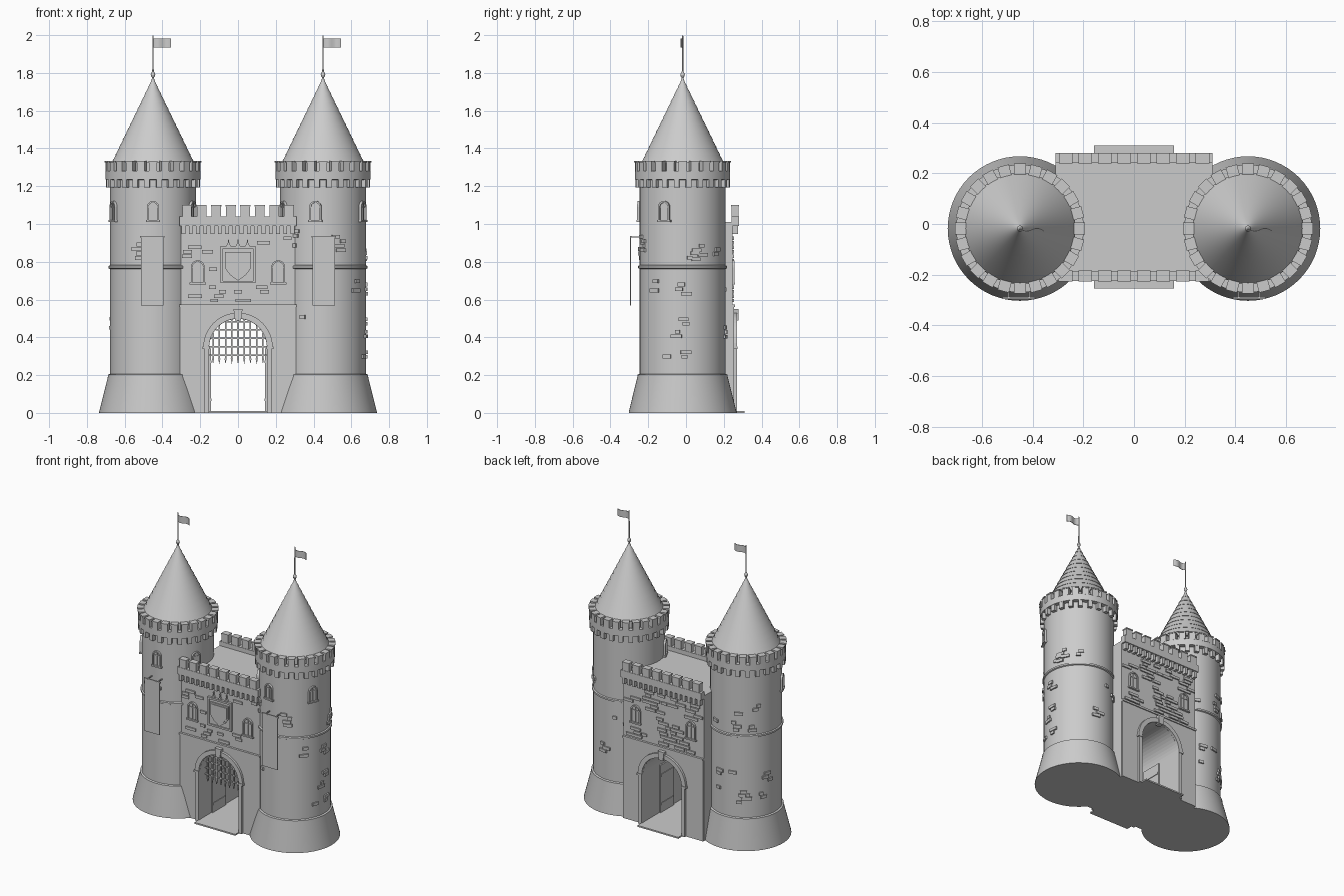
import bpy, bmesh, math, random
from math import sin, cos, pi, radians
from mathutils import Matrix

if "Cube" in bpy.data.objects:
    bpy.data.objects.remove(bpy.data.objects["Cube"])

random.seed(7)
STONE = bpy.data.materials.new("grey stone")
STONE.diffuse_color = (0.6, 0.6, 0.6, 1)
STONE.use_nodes = True
STONE.node_tree.nodes["Principled BSDF"].inputs["Base Color"].default_value = STONE.diffuse_color
T, Rz = Matrix.Translation, lambda a: Matrix.Rotation(a, 4, 'Z')
TX, TY, TR = 0.45, -0.018, 0.227        # tower position and radius
GY = 0.0275                             # gatehouse centre in y


def finish(name, bm, smooth=False):
    bmesh.ops.recalc_face_normals(bm, faces=bm.faces)
    me = bpy.data.meshes.new(name)
    bm.to_mesh(me)
    bm.free()
    me.materials.append(STONE)
    if smooth:
        for p in me.polygons:
            p.use_smooth = True
        me.set_sharp_from_angle(angle=radians(30))
    ob = bpy.data.objects.new(name, me)
    bpy.context.collection.objects.link(ob)
    return ob


def boxes(name, items):
    """items: (matrix, centre, size)"""
    bm = bmesh.new()
    for m, c, s in items:
        bmesh.ops.create_cube(bm, size=1, matrix=m @ T(c) @ Matrix.Diagonal((*s, 1)))
    return finish(name, bm)


def prisms(name, items):
    """items: (matrix, xz outline, y0, y1)"""
    bm = bmesh.new()
    for m, pts, y0, y1 in items:
        f = bm.faces.new([bm.verts.new(m @ T((x, y0, z)).translation) for x, z in pts])
        ext = bmesh.ops.extrude_face_region(bm, geom=[f], use_keep_orig=True)
        d = m.to_3x3() @ T((0, y1 - y0, 0)).translation
        bmesh.ops.translate(bm, vec=d, verts=[v for v in ext["geom"] if isinstance(v, bmesh.types.BMVert)])
    return finish(name, bm)


def revolve(name, profile, x, y, seg=64):
    bm = bmesh.new()
    vs = [bm.verts.new((r, 0, z)) for r, z in profile]
    es = [bm.edges.new(p) for p in zip(vs, vs[1:])]
    bmesh.ops.spin(bm, geom=vs + es, cent=(0, 0, 0), axis=(0, 0, 1), angle=2 * pi, steps=seg)
    bmesh.ops.remove_doubles(bm, verts=bm.verts, dist=1e-5)
    bmesh.ops.translate(bm, vec=(x, y, 0), verts=bm.verts)
    return finish(name, bm, True)


def arch(r, z0, zs, n=16):
    """open outline from bottom left, over the arch, to bottom right"""
    return [(-r, z0)] + [(-r * cos(pi * i / n), zs + r * sin(pi * i / n)) for i in range(n + 1)] + [(r, z0)]


def arch_band(ri, ro, z0, zs, n=16):
    return arch(ro, z0, zs, n) + arch(ri, z0, zs, n)[::-1]


def window(name, m, hw, z0, z1, y):
    """raised arched frame, sill, thin pane and glazing bars facing -y"""
    zs = z1 - hw
    prisms(name + "_frame", [(m, arch_band(hw - 0.009, hw, z0, zs, 10), y - 0.012, y + 0.02)])
    prisms(name + "_pane", [(m, arch(hw - 0.008, z0, zs, 10), y - 0.003, y + 0.02)])
    boxes(name + "_bars", [(m, (0, y, z0), (2 * hw + 0.012, 0.03, 0.01)),
                           (m, (0, y, (z0 + z1) / 2), (0.005, 0.014, z1 - z0 - 0.01)),
                           (m, (0, y, zs), (2 * hw - 0.01, 0.014, 0.005))])


# ---------- towers ----------
for side, sx in (("left", -1), ("right", 1)):
    cx = sx * TX
    M = T((cx, TY, 0))
    # flared base, shaft, middle band and parapet ring
    revolve(side + "_tower_shaft", [
        (0, 0), (0.285, 0), (0.285, 0.006), (0.238, 0.195), (0.238, 0.203), (TR, 0.207),
        (TR, 0.762), (0.235, 0.766), (0.235, 0.778), (TR, 0.782), (TR, 1.232), (0.252, 1.236),
        (0.252, 1.28), (0.214, 1.28), (0.214, 1.255), (0.198, 1.255), (0.198, 1.335), (0, 1.335)], cx, TY)
    # tiered conical roof
    tiers, z0, z1, r0 = 11, 1.325, 1.765, 0.216
    prof = [(0, z0)]
    for i in range(tiers):
        for k, extra in ((i, 0.003), (i + 1, 0)):
            t = k / tiers
            prof.append((r0 * (1 - t) + 0.004 * t + extra, z0 + (z1 - z0) * t))
    revolve(side + "_roof", prof + [(0, z1)], cx, TY)
    # finial, pole
    revolve(side + "_flagpole", [
        (0, 1.75), (0.011, 1.755), (0.006, 1.768), (0.005, 1.775), (0.010, 1.782), (0.012, 1.79),
        (0.009, 1.80), (0.004, 1.808), (0.0035, 1.995), (0, 2.0)], cx, TY, 16)
    # waving flag
    wave = [(i * 0.0118, -0.008 * sin(i / 8 * 2 * pi) - 0.0012 * i) for i in range(9)]
    bm = bmesh.new()
    rows = [[bm.verts.new((cx + x, TY + y + o, z)) for x, y in wave]
            for o, z in ((-0.0015, 1.935), (-0.0015, 1.983), (0.0015, 1.983), (0.0015, 1.935))]
    for a in range(4):
        for i in range(8):
            p, q = rows[a], rows[(a + 1) % 4]
            bm.faces.new((p[i], p[i + 1], q[i + 1], q[i]))
    for e in (0, -1):
        bm.faces.new([r[e] for r in rows])
    finish(side + "_flag", bm, True)
    # battlements and corbels
    ring = [M @ Rz(2 * pi * i / 24) for i in range(24)]
    boxes(side + "_tower_merlons", [(m, (0, -0.233, 1.305), (0.042, 0.038, 0.055)) for m in ring])
    boxes(side + "_tower_merlon_caps", [(m, (0, -0.234, 1.33), (0.046, 0.044, 0.008)) for m in ring])
    boxes(side + "_tower_corbels", [(m @ Rz(pi / 24), (0, -0.232, 1.214), (0.028, 0.036, 0.044)) for m in ring])
    # arched windows around the front
    for i, a in enumerate((-65, 0 if sx < 0 else -10, 65)):
        window(f"{side}_tower_window_{i}", M @ Rz(radians(a)), 0.032, 1.015, 1.122, -TR)
    # raised stones in small clusters
    items = []
    for c in range(24):
        a, z = random.uniform(0, 2 * pi), random.uniform(0.27, 0.96)
        if abs(z - 0.77) < 0.04:
            z += 0.08
        for k in range(random.randint(1, 4)):
            zz = z + k * 0.024
            if abs(zz - 0.77) < 0.02 or zz > 1.0:
                continue
            items.append((M @ Rz(a + random.uniform(-0.12, 0.12)), (0, -TR, zz),
                          (random.uniform(0.025, 0.06), 0.018, 0.02)))
    boxes(side + "_tower_stones", items)
    # hanging banner with rod and brackets
    bx = sx * 0.454
    I = Matrix()
    boxes(side + "_banner", [(I, (bx, -0.294, 0.75), (0.118, 0.005, 0.365))])
    boxes(side + "_banner_rod", [(I, (bx, -0.292, 0.932), (0.128, 0.008, 0.008))] +
          [(I, (bx + d, -0.265, 0.932), (0.006, 0.06, 0.006)) for d in (-0.04, 0.04)])

# ---------- gatehouse ----------
I = Matrix()
A_R, A_S = 0.153, 0.345                  # arch radius and springing height
prisms("gatehouse_walls", [(I, [(-0.31, 0)] + arch(A_R, 0, A_S, 24) +
                            [(0.31, 0), (0.31, 1.01), (-0.31, 1.01)], -0.19, 0.245)])
boxes("threshold", [(I, (0, GY, 0.005), (0.314, 0.565, 0.01))])

for face, F in (("front", T((0, GY, 0))), ("back", T((0, GY, 0)) @ Rz(pi))):
    W = -0.2175                          # wall plane in local y
    # thicker lower wall with its string course
    prisms(face + "_lower_wall", [(F, [(-0.308, 0)] + arch(A_R, 0, A_S, 24) +
                                  [(0.308, 0), (0.308, 0.56), (-0.308, 0.56)], W - 0.008, W + 0.01)])
    boxes(face + "_string_course", [(F, (0, W, 0.567), (0.618, 0.03, 0.014))])
    # gate surround, imposts and keystone
    prisms(face + "_gate_arch", [(F, arch_band(A_R, 0.184, A_S, A_S + 0.001, 24), W - 0.024, W + 0.01),
                                 (F, [(-0.016, 0.49), (-0.024, 0.55), (0.024, 0.55), (0.016, 0.49)],
                                  W - 0.032, W + 0.01)])
    boxes(face + "_gate_jambs", [(F, (s * 0.165, W - 0.007, 0.17), (0.025, 0.034, 0.34)) for s in (-1, 1)] +
          [(F, (s * 0.17, W - 0.01, 0.345), (0.036, 0.036, 0.014)) for s in (-1, 1)])
    # cornice, corbels and battlements
    boxes(face + "_parapet", [(F, (0, -0.2325, 1.015), (0.62, 0.04, 0.05))])
    boxes(face + "_corbels", [(F, (-0.289 + i * 0.0385, W - 0.012, 0.968), (0.02, 0.036, 0.044)) for i in range(16)])
    boxes(face + "_merlons", [(F, (-0.27 + i * 0.0771, -0.2325, 1.067), (0.05, 0.036, 0.058)) for i in range(8)])
    boxes(face + "_merlon_caps", [(F, (-0.27 + i * 0.0771, -0.2325, 1.096), (0.054, 0.042, 0.008)) for i in range(8)])
    # arched windows
    for i, s in enumerate((-1, 1)):
        window(f"{face}_window_{i}", F @ T((s * 0.213, 0, 0)), 0.037, 0.685, 0.808, W)
    # raised stones in courses, kept clear of windows and shield
    items = []
    for row in range(15):
        z = 0.595 + row * 0.0235
        for k in range(3 if face == "front" else 5):
            x, w = random.uniform(-0.27, 0.27), random.uniform(0.035, 0.085)
            near_window = abs(abs(x) - 0.213) < 0.045 + w / 2 and 0.665 < z < 0.825
            near_shield = face == "front" and abs(x) < 0.1 + w / 2 and 0.67 < z
            if not (near_window or near_shield):
                items.append((F, (x, W, z), (w, 0.018, 0.018)))
    boxes(face + "_wall_stones", items)

# shield panel above the gate
FW = -0.19
boxes("shield_panel", [(I, (0, FW, 0.785), (0.176, 0.016, 0.19))])
boxes("shield_panel_frame", [(I, (s * 0.086, FW, 0.785), (0.012, 0.034, 0.196)) for s in (-1, 1)] +
      [(I, (0, FW, 0.785 + s * 0.092), (0.184, 0.034, 0.012)) for s in (-1, 1)])
shield = lambda k: [(k * x, 0.785 + k * z) for x, z in
                    ((-0.068, 0.068), (0.068, 0.068), (0.068, -0.02), (0.042, -0.055), (0, -0.085),
                     (-0.042, -0.055), (-0.068, -0.02))]
prisms("shield", [(I, shield(1), FW - 0.016, FW), (I, shield(0.85), FW - 0.021, FW)])
prisms("crest_points", [(I, [(x - 0.012, 0.884), (x + 0.012, 0.884), (x + 0.004, 0.9), (x, 0.925), (x - 0.004, 0.9)],
                         FW - 0.012, FW) for x in (-0.05, 0, 0.05)])

# portcullis with pointed bars
PY, bars, points = -0.14, [], []
for i in range(-4, 5):
    x = i * 0.033
    top = A_S + math.sqrt(A_R ** 2 - x * x)
    bars.append((I, (x, PY, (0.285 + top) / 2), (0.008, 0.01, top - 0.285)))
    points.append((I, [(x - 0.006, 0.288), (x + 0.006, 0.288), (x, 0.258)], PY - 0.005, PY + 0.005))
for z in (0.305, 0.35, 0.395, 0.44, 0.482):
    w = A_R if z < A_S else math.sqrt(A_R ** 2 - (z - A_S) ** 2)
    bars.append((I, (0, PY, z), (2 * w, 0.007, 0.008)))
boxes("portcullis_bars", bars)
prisms("portcullis_points", points)

# open door leaves against the passage walls
for side, s in (("left", -1), ("right", 1)):
    boxes(side + "_door", [(I, (s * 0.149, 0.0, 0.175), (0.01, 0.15, 0.33))] +
          [(I, (s * 0.146, 0.0, z), (0.012, 0.14, 0.014)) for z in (0.07, 0.27)])
